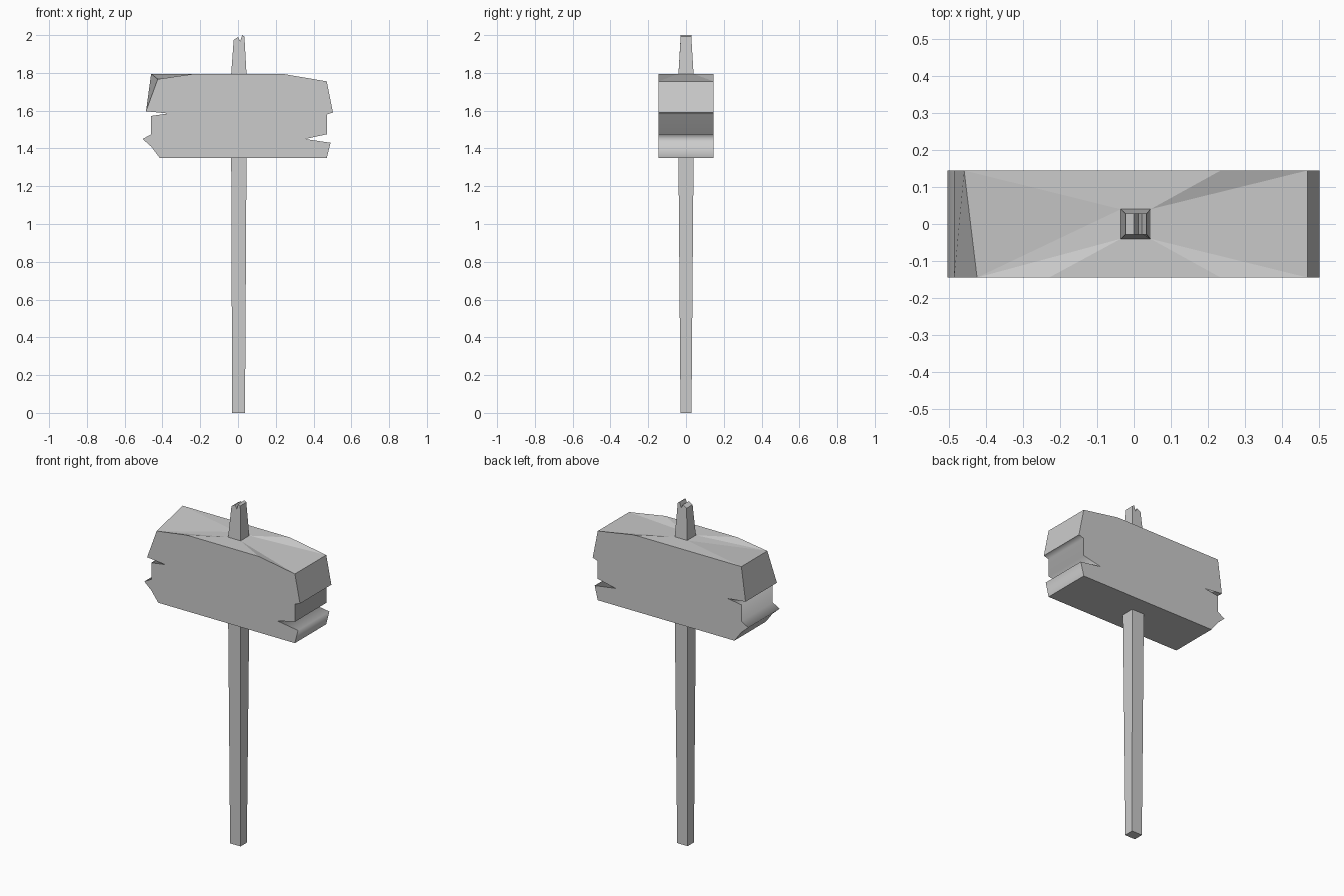
import bpy, bmesh

if "Cube" in bpy.data.objects:
    bpy.data.objects.remove(bpy.data.objects["Cube"])

FRONT, BACK = -0.145, 0.145
SIGN_TOP, SIGN_BOTTOM = 1.795, 1.35
# post cross-sections: x0, x1, half depth
POST_FOOT = (-0.031, 0.037, 0.029)
POST_WIDE = (-0.036, 0.045, 0.040)


def ring(bm, section, z):
    x0, x1, d = section
    return [bm.verts.new(p) for p in
            ((x0, -d, z), (x1, -d, z), (x1, d, z), (x0, d, z))]


def bridge(bm, low, high):
    n = len(low)
    return [bm.faces.new((low[i], low[(i + 1) % n], high[(i + 1) % n], high[i]))
            for i in range(n)]


def finish(bm, name):
    bmesh.ops.recalc_face_normals(bm, faces=bm.faces)
    mesh = bpy.data.meshes.new(name)
    bm.to_mesh(mesh)
    bm.free()
    obj = bpy.data.objects.new(name, mesh)
    bpy.context.collection.objects.link(obj)
    return obj


# Sign board: splintered outline, from top right clockwise to the left shoulder
outline = [(0.235, 1.795), (0.47, 1.755), (0.503, 1.59), (0.47, 1.58),
           (0.47, 1.475), (0.355, 1.45), (0.49, 1.43), (0.47, 1.35),
           (-0.415, 1.35), (-0.46, 1.41), (-0.505, 1.45), (-0.46, 1.475),
           (-0.46, 1.572), (-0.37, 1.585), (-0.487, 1.597)]
chipped_corner = [(-0.425, 1.767), (-0.23, 1.795)]
plain_corner = [(-0.46, 1.795), (-0.23, 1.795)]

bm = bmesh.new()
front = [bm.verts.new((x, FRONT, z)) for x, z in outline + chipped_corner]
back = [bm.verts.new((x, BACK, z)) for x, z in outline + plain_corner]
bm.faces.new(front)
bm.faces.new(back)
for i in range(1, 15):
    face = bm.faces.new((front[i], front[i + 1], back[i + 1], back[i]))
    zs = [v.co.z for v in face.verts]
    # splintered ends shade softly, everything else is flat
    face.smooth = max(zs) < 1.6 and max(zs) - min(zs) > 0.001

# Top of the board fans out from the post opening
a, b, c, d = ring(bm, POST_WIDE, SIGN_TOP)
for corner, side in ((b, front), (c, back)):
    bm.faces.new((corner, side[0], side[1]))
for corner, side in ((a, front), (d, back)):
    bm.faces.new((corner, side[15], side[16]))
bm.faces.new((b, front[1], back[1], c))
bm.faces.new((a, front[15], d))
bm.faces.new((d, front[15], back[15]))
bm.faces.new((a, front[16], front[0], b))
bm.faces.new((d, back[16], back[0], c))
finish(bm, "sign_board")

# Lower post, tapering to the foot
bm = bmesh.new()
foot = ring(bm, POST_FOOT, 0)
bridge(bm, foot, ring(bm, POST_WIDE, SIGN_BOTTOM))
bm.faces.new(foot)
finish(bm, "post")

# Broken post tip above the board
jagged = [(-0.023, 1.975), (0.0, 1.99), (0.012, 1.968), (0.022, 2.0), (0.034, 1.992)]
bm = bmesh.new()
a, b, c, d = ring(bm, POST_WIDE, SIGN_TOP)
near = [bm.verts.new((x, -0.028, z)) for x, z in jagged]
far = [bm.verts.new((x, 0.028, z)) for x, z in jagged]
bm.faces.new([a, b] + near[::-1])
bm.faces.new([d, c] + far[::-1])
bm.faces.new((b, c, far[-1], near[-1]))
bm.faces.new((a, d, far[0], near[0]))
for i in range(4):
    bm.faces.new((near[i], near[i + 1], far[i + 1], far[i]))
finish(bm, "post_tip")
